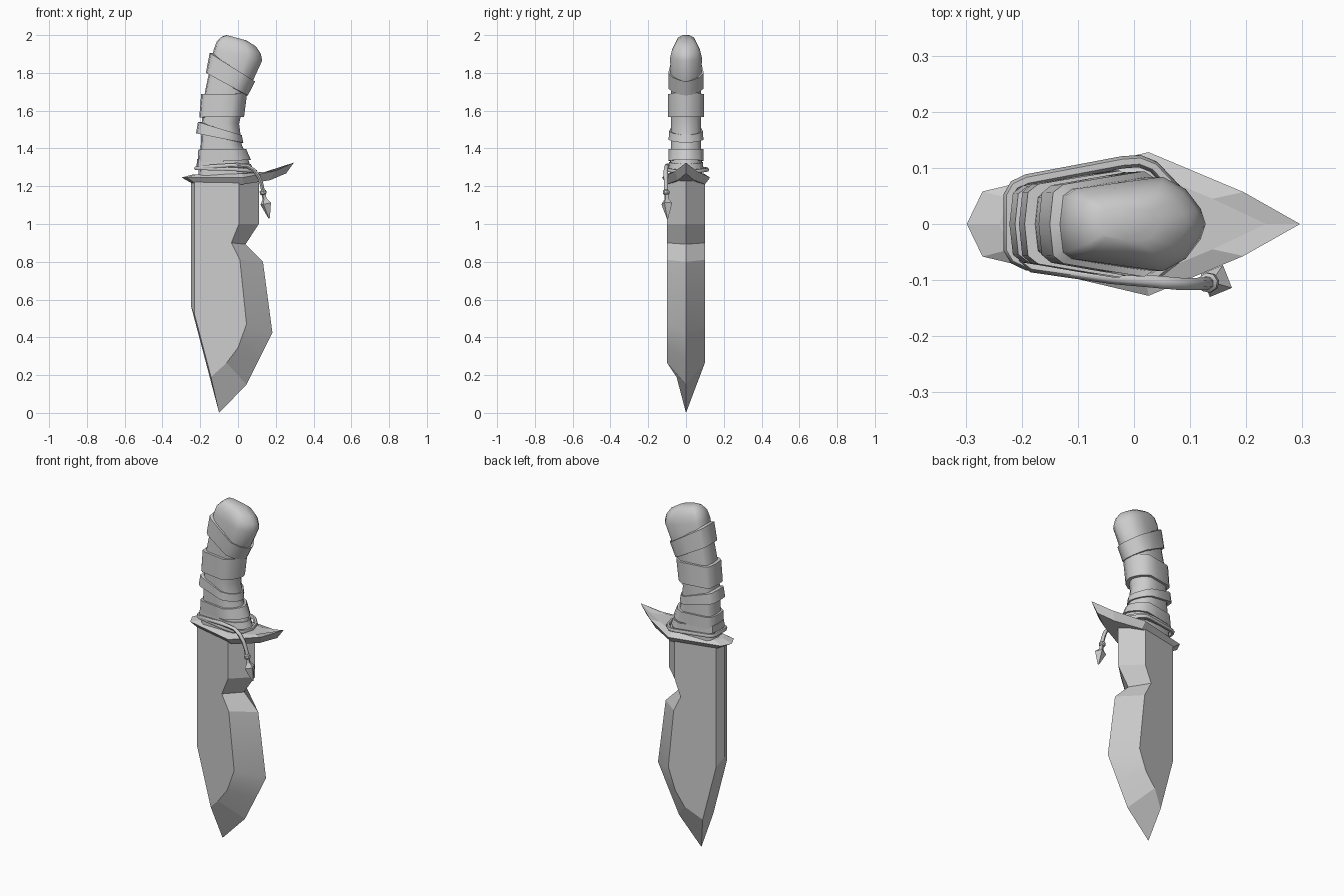
import bpy, bmesh, math
from mathutils import Vector

if "Cube" in bpy.data.objects:
    bpy.data.objects.remove(bpy.data.objects["Cube"])


def smooth_by_angle(ob, deg):
    bpy.ops.object.select_all(action='DESELECT')
    bpy.context.view_layer.objects.active = ob
    ob.select_set(True)
    bpy.ops.object.shade_smooth_by_angle(angle=math.radians(deg))


def loft(name, rings, loop=False, smooth=None):
    """Skin a list of equal-sized point rings; cap the ends unless looped."""
    bm = bmesh.new()
    vs = [[bm.verts.new(p) for p in r] for r in rings]
    n = len(vs[0])
    pairs = list(zip(vs, vs[1:])) + ([(vs[-1], vs[0])] if loop else [])
    for a, b in pairs:
        for i in range(n):
            j = (i + 1) % n
            bm.faces.new((a[i], a[j], b[j], b[i]))
    if not loop:
        bm.faces.new(vs[0])
        bm.faces.new(vs[-1])
    bmesh.ops.recalc_face_normals(bm, faces=bm.faces)
    me = bpy.data.meshes.new(name)
    bm.to_mesh(me)
    bm.free()
    ob = bpy.data.objects.new(name, me)
    bpy.context.collection.objects.link(ob)
    if smooth:
        smooth_by_angle(ob, smooth)
    return ob


def tube(name, pts, radius, cyclic=False):
    """Round cord along a path of straight runs."""
    cu = bpy.data.curves.new(name, 'CURVE')
    cu.dimensions = '3D'
    cu.bevel_depth = radius
    cu.bevel_resolution = 1
    cu.use_fill_caps = True
    sp = cu.splines.new('POLY')
    sp.points.add(len(pts) - 1)
    for sp_pt, p in zip(sp.points, pts):
        sp_pt.co = (*p, 1)
    sp.use_cyclic_u = cyclic
    ob = bpy.data.objects.new(name, cu)
    bpy.context.collection.objects.link(ob)
    bpy.ops.object.select_all(action='DESELECT')
    bpy.context.view_layer.objects.active = ob
    ob.select_set(True)
    bpy.ops.object.convert(target='MESH')
    smooth_by_angle(bpy.context.view_layer.objects.active, 60)


# Blade: sharp outline in the middle plane, side faces thin at the spine and thick at the bevel
outline = [(-.25, 1.23), (-.25, .57), (-.1, 0), (.045, .15), (.115, .29), (.182, .425),
           (.132, .8), (.04, .893), (.11, 1.0), (.11, 1.23)]
flat = [(-.23, 1.23), (-.23, .52), (-.143, .19), (-.06, .265), (.0, .345), (.045, .47),
        (.01, .81), (-.035, .9), (.005, 1.0), (.005, 1.23)]


def blade_side(s):
    return [(x, s * (.05 if i < 3 else .1), z) for i, (x, z) in enumerate(flat)]


loft("blade", [blade_side(-1), [(x, 0, z) for x, z in outline], blade_side(1)], smooth=20)


# Guard: half outlines mirrored across y, widest in the middle, swept up to a point
def mirrored(half):
    return half + [(x, -y, z) for x, y, z in reversed(half[1:-1])]


loft("guard", [mirrored(h) for h in (
    [(-.24, 0, 1.213), (-.225, .045, 1.213), (.03, .1, 1.21), (.17, .042, 1.232), (.255, 0, 1.268)],
    [(-.298, 0, 1.246), (-.27, .058, 1.246), (.026, .128, 1.246), (.195, .057, 1.28), (.296, 0, 1.325)],
    [(-.24, 0, 1.262), (-.22, .045, 1.262), (.02, .095, 1.266), (.14, .045, 1.275), (.235, 0, 1.286)])])

# Grip cross-section: slightly pointed back, widest towards the front, blunt ridge
half_section = [(-.95, .6), (-.8, .75), (-.1, .9), (.4, 1), (.72, .74), (.93, .32)]
section = [(-1, 0)] + half_section + [(1, 0)] + [(u, -v) for u, v in reversed(half_section)]


def ring(xl, zl, xr, zr, half, off=0):
    """Tilted grip section from its left end to its right end."""
    out = []
    for u, v in section:
        f = (u + 1) / 2
        out.append((xl - off + (xr - xl + 2 * off) * f, v * (half + off), zl + (zr - zl) * f))
    return out


# Grip core with rounded pommel
grip = [(-.21, 1.25, .085, 1.25, .086), (-.205, 1.33, .058, 1.33, .082), (-.197, 1.42, .02, 1.42, .08),
        (-.19, 1.56, .006, 1.53, .08), (-.175, 1.7, .03, 1.65, .08), (-.145, 1.84, .075, 1.75, .082),
        (-.128, 1.925, .128, 1.865, .084), (-.112, 1.968, .12, 1.903, .074),
        (-.085, 1.992, .095, 1.94, .056), (-.06, 2.0, .045, 1.972, .032)]
loft("grip", [ring(*g) for g in grip], smooth=65)

# Wrapped strips: thin sleeves given by top and bottom sections
wraps = [((-.15, 1.905, .09, 1.755, .094), (-.17, 1.80, .052, 1.68, .092)),
         ((-.195, 1.688, .048, 1.69, .095), (-.205, 1.565, .032, 1.567, .095)),
         ((-.212, 1.54, .02, 1.47, .09), (-.222, 1.48, .028, 1.43, .092)),
         ((-.21, 1.395, .043, 1.398, .093), (-.214, 1.325, .068, 1.34, .093)),
         ((-.216, 1.345, .068, 1.318, .09), (-.22, 1.305, .085, 1.28, .092))]
for i, (top, bot) in enumerate(wraps):
    loft(f"grip_wrap_{i + 1}",
         [ring(*top), ring(*bot), ring(*bot, off=-.03), ring(*top, off=-.03)], loop=True, smooth=50)

# Cord looped round the base of the grip, with a hanging tail
tube("cord_loop", [(-.222, -.045, 1.295), (-.222, .05, 1.295), (-.212, .068, 1.295), (-.19, .078, 1.295),
                   (-.02, .11, 1.29), (.01, .112, 1.288), (.035, .102, 1.285), (.075, .06, 1.28),
                   (.092, 0, 1.278), (.075, -.06, 1.28), (.035, -.092, 1.285), (-.02, -.098, 1.29),
                   (-.19, -.072, 1.295), (-.212, -.062, 1.295)], .011, True)
tube("cord_tail", [(-.2, -.06, 1.298), (-.18, -.076, 1.302), (-.04, -.096, 1.311), (.05, -.104, 1.306),
                   (.085, -.107, 1.285), (.11, -.107, 1.25), (.125, -.106, 1.21),
                   (.135, -.105, 1.165)], .011)


# Bead and pointed charm on the end of the cord
def along(a, b, stations, n, turn=0):
    a, b = Vector(a), Vector(b)
    d = b - a
    q = d.to_track_quat('Z', 'Y')
    return [[a + d * t + q @ Vector((r * math.cos(turn + k * math.tau / n),
                                     r * math.sin(turn + k * math.tau / n), 0))
             for k in range(n)] for t, r in stations]


start, end = (.13, -.105, 1.18), (.165, -.098, 1.03)
loft("cord_bead", along(start, end, [(0, .012), (.04, .018), (.13, .018), (.17, .012)], 8), smooth=40)
loft("charm", along(start, end, [(.15, .011), (.32, .012), (.48, .031), (1, .004)], 4, .6))
